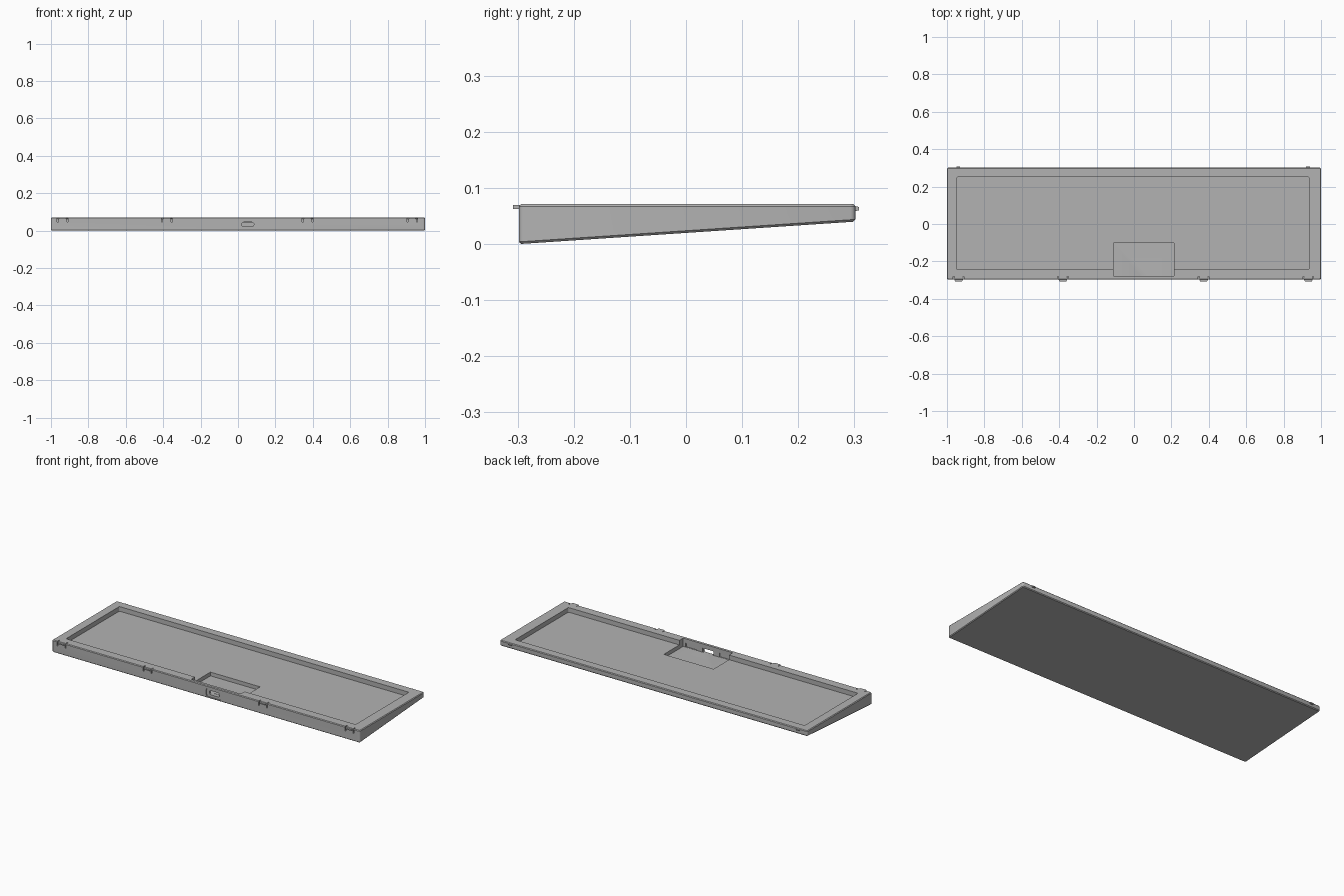
import bpy
import bmesh
from mathutils import Vector

default = bpy.data.objects.get("Cube")
if default:
    bpy.data.objects.remove(default, do_unlink=True)

grey = bpy.data.materials.new("plain_grey")
grey.use_nodes = True
GREY = (0.45, 0.45, 0.45, 1)
grey.diffuse_color = GREY
grey.node_tree.nodes["Principled BSDF"].inputs["Base Color"].default_value = GREY

TOP = 0.071
FLOOR = 0.044
FRONT, BACK = -0.298, 0.302
PORT_X = 0.052


def make_object(name, bm):
    bmesh.ops.recalc_face_normals(bm, faces=bm.faces)
    mesh = bpy.data.meshes.new(name)
    bm.to_mesh(mesh)
    bm.free()
    mesh.materials.append(grey)
    ob = bpy.data.objects.new(name, mesh)
    bpy.context.collection.objects.link(ob)
    return ob


def round_edges(bm, axis, radius, segments=3):
    """Round the edges that run along one axis."""
    edges = [e for e in bm.edges
             if abs((e.verts[1].co - e.verts[0].co).normalized()[axis]) > 0.95]
    bmesh.ops.bevel(bm, geom=edges, offset=radius, segments=segments,
                    profile=0.5, affect='EDGES')


def box(name, lo, hi, axis=None, radius=0):
    bm = bmesh.new()
    bmesh.ops.create_cube(bm, size=1)
    lo, hi = Vector(lo), Vector(hi)
    for v in bm.verts:
        v.co = (lo + hi) / 2 + v.co * (hi - lo)
    if axis is not None:
        round_edges(bm, axis, radius)
    return make_object(name, bm)


def cut(target, cutter):
    """Subtract a cutter and remove it afterwards."""
    cutter.hide_render = True
    mod = target.modifiers.new("cut", 'BOOLEAN')
    mod.operation = 'DIFFERENCE'
    mod.solver = 'EXACT'
    mod.object = cutter
    graph = bpy.context.evaluated_depsgraph_get()
    graph.update()
    mesh = bpy.data.meshes.new_from_object(target.evaluated_get(graph))
    target.modifiers.clear()
    target.data = mesh
    bpy.data.objects.remove(cutter, do_unlink=True)


def prism(name, profile, x0, x1):
    """Extrude a side (y, z) profile from x0 to x1."""
    bm = bmesh.new()
    face = bm.faces.new([bm.verts.new((x0, y, z)) for y, z in profile])
    out = bmesh.ops.extrude_face_region(bm, geom=[face])
    for v in out["geom"]:
        if isinstance(v, bmesh.types.BMVert):
            v.co.x = x1
    return make_object(name, bm)


# Wedge shaped case body with rounded corners and chamfered rims
body = prism("case_body", [(FRONT, 0), (BACK, 0.04), (BACK, TOP), (FRONT, TOP)], -1, 1)
bm = bmesh.new()
bm.from_mesh(body.data)
round_edges(bm, 2, 0.009)
bm.normal_update()
rims = [e for e in bm.edges
        if any(abs(f.normal.z) > 0.9 for f in e.link_faces)
        and any(abs(f.normal.z) < 0.5 for f in e.link_faces)]
bmesh.ops.bevel(bm, geom=rims, offset=0.004, segments=1, affect='EDGES')
# rest the lowest edge on the ground
low = min(v.co.z for v in bm.verts)
for v in bm.verts:
    if v.co.z < FLOOR:
        v.co.z -= low
bm.to_mesh(body.data)
bm.free()

# Main tray and the deeper connector bay
cut(body, box("tray_cutter", (-0.947, -0.244, FLOOR), (0.935, 0.251, 0.1), 2, 0.005))
cut(body, box("bay_cutter", (-0.109, -0.279, 0.022), (0.214, -0.1, 0.1), 2, 0.003))

# Three shallow pockets in the bay wall
for dx in (-0.11, 0, 0.11):
    x = PORT_X + dx
    cut(body, box("pocket_cutter", (x - 0.035, -0.284, 0.023), (x + 0.035, -0.27, 0.046)))

# Port: shallow rounded recess outside, slot right through
cut(body, box("port_recess_cutter", (PORT_X - 0.05, -0.32, 0.007),
              (PORT_X + 0.05, -0.293, 0.058), 1, 0.012))
cut(body, box("port_slot_cutter", (PORT_X - 0.033, -0.32, 0.021),
              (PORT_X + 0.033, -0.27, 0.045), 1, 0.011))

# Front snap clips: a tongue between two slits with a hook on top
for number, x in enumerate((-0.938, -0.38, 0.372, 0.932), 1):
    for side in (-1, 1):
        sx = x + side * 0.026
        cut(body, box("slit_cutter", (sx - 0.003, -0.32, 0.045), (sx + 0.003, -0.28, 0.1)))
    hook = box(f"front_hook_{number}", (x - 0.028, -0.308, 0.062),
               (x + 0.028, -0.285, 0.069))
    for v in hook.data.vertices:
        if v.co.y < -0.3:
            v.co.x = x + (v.co.x - x) * 0.65

# Small catches on the back edge
for side, x in (("right", -0.94), ("left", 0.93)):
    prism(f"back_catch_{side}", [(0.295, 0.056), (0.308, 0.06), (0.308, 0.066), (0.295, 0.068)],
          x - 0.01, x + 0.01)

# Keep edges crisp while rounding the corners
bpy.ops.object.select_all(action='DESELECT')
body.select_set(True)
bpy.context.view_layer.objects.active = body
bpy.ops.object.shade_smooth_by_angle(angle=0.6)
